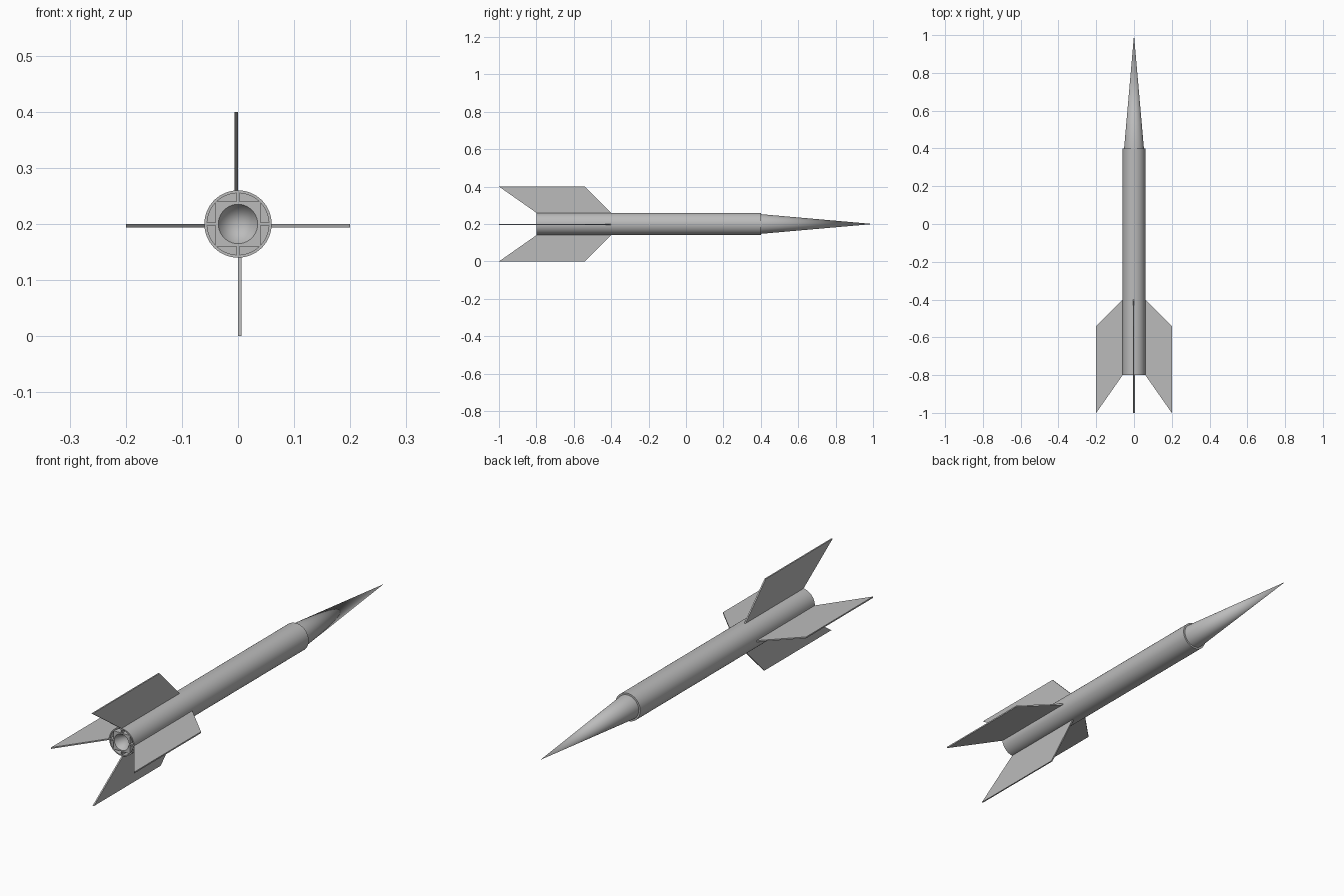
import bpy, bmesh, math
from mathutils import Matrix

if "Cube" in bpy.data.objects:
    bpy.data.objects.remove(bpy.data.objects["Cube"], do_unlink=True)

AXIS_Z = 0.2      # height of the rocket's long axis
SEGS = 64
TAIL, SHOULDER, TIP = -0.8, 0.4, 1.0

grey = bpy.data.materials.new("plain grey")
grey.use_nodes = True
grey.diffuse_color = (0.5, 0.5, 0.5, 1)
grey.node_tree.nodes["Principled BSDF"].inputs["Base Color"].default_value = (0.5, 0.5, 0.5, 1)


def finish(name, bm, smooth=False):
    bmesh.ops.recalc_face_normals(bm, faces=bm.faces)
    mesh = bpy.data.meshes.new(name)
    bm.to_mesh(mesh)
    bm.free()
    mesh.materials.append(grey)
    obj = bpy.data.objects.new(name, mesh)
    obj.location.z = AXIS_Z
    bpy.context.collection.objects.link(obj)
    if smooth:
        bpy.ops.object.select_all(action="DESELECT")
        obj.select_set(True)
        bpy.context.view_layer.objects.active = obj
        bpy.ops.object.shade_smooth_by_angle(angle=math.radians(30))
    return obj


def circle(radius):
    return lambda a: radius


def square(half):
    return lambda a: half / max(abs(math.cos(a)), abs(math.sin(a)))


def loft(name, sections):
    """Join cross-sections (radius rule, y) along the y axis; None is a point."""
    bm = bmesh.new()
    rings = []
    for rule, y in sections:
        if rule is None:
            rings.append([bm.verts.new((0, y, 0))])
            continue
        angles = [math.tau * i / SEGS for i in range(SEGS)]
        rings.append([bm.verts.new((rule(a) * math.cos(a), y, rule(a) * math.sin(a)))
                      for a in angles])
    for r0, r1 in zip(rings, rings[1:]):
        for i in range(SEGS):
            j = (i + 1) % SEGS
            if len(r0) == 1:
                bm.faces.new((r0[0], r1[i], r1[j]))
            elif len(r1) == 1:
                bm.faces.new((r0[i], r0[j], r1[0]))
            else:
                bm.faces.new((r0[i], r0[j], r1[j], r1[i]))
    return finish(name, bm, smooth=True)


# Body tube, hollow at the tail
loft("body_tube", [(None, -0.4), (circle(0.055), -0.4), (circle(0.055), TAIL),
                   (circle(0.06), TAIL), (circle(0.06), SHOULDER), (None, SHOULDER)])

# Pointed nose
loft("nose_cone", [(None, SHOULDER), (circle(0.0525), SHOULDER), (None, TIP)])

# Square motor block with a conical nozzle sunk into its end
loft("motor_block", [(square(0.04), -0.4), (square(0.04), TAIL),
                     (circle(0.035), TAIL), (None, TAIL + 0.06)])


def slab(name, outline, x0, x1, turn):
    """Flat plate from a (y, radius) outline, turned about the long axis."""
    bm = bmesh.new()
    face = bm.faces.new([bm.verts.new((x0, y, r)) for y, r in outline])
    out = bmesh.ops.extrude_face_region(bm, geom=[face])
    new = [v for v in out["geom"] if isinstance(v, bmesh.types.BMVert)]
    bmesh.ops.translate(bm, verts=new, vec=(x1 - x0, 0, 0))
    bmesh.ops.transform(bm, verts=bm.verts, matrix=Matrix.Rotation(turn, 4, "Y"))
    return finish(name, bm)


# Four swept fins, each with a rib between the motor block and the tube
fin = [(-0.4, 0.057), (-0.4, 0.06), (-0.54, 0.2), (-1.0, 0.2), (TAIL, 0.06), (TAIL, 0.057)]
rib = [(-0.4, 0.039), (-0.4, 0.057), (TAIL, 0.057), (TAIL, 0.039)]
for i, side in enumerate(("top", "left", "bottom", "right")):
    turn = i * math.pi / 2
    # the left plate hangs below the axis like the right one
    x0 = 0.0 if side == "left" else -0.006
    slab(side + "_fin", fin, x0, x0 + 0.006, turn)
    slab(side + "_rib", rib, -0.003, 0.003, turn)
